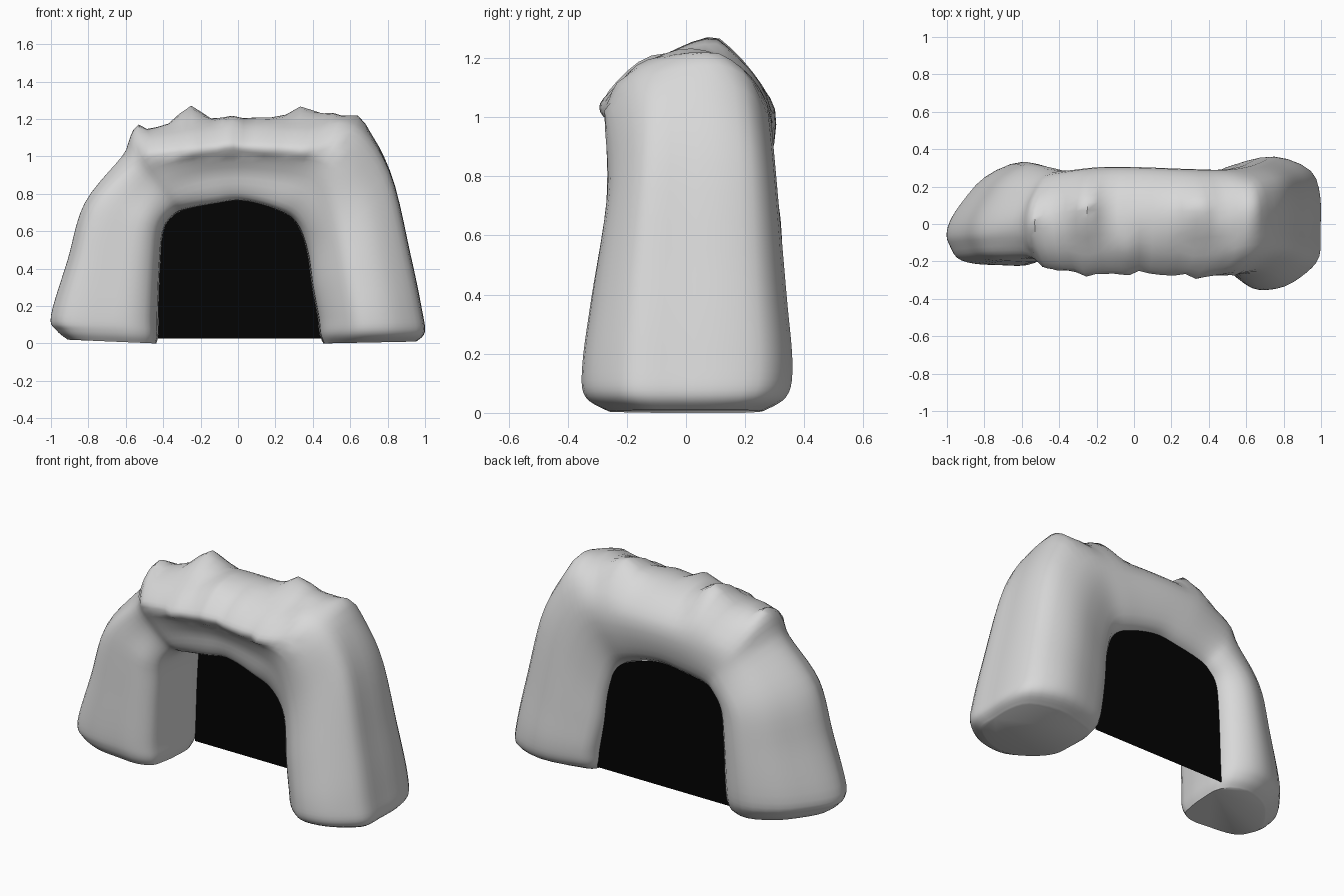
import bpy
import bmesh
import math
from mathutils import Vector

default_cube = bpy.data.objects.get("Cube")
if default_cube:
    bpy.data.objects.remove(default_cube, do_unlink=True)


def make_material(name, value):
    material = bpy.data.materials.new(name)
    material.use_nodes = True
    colour = (value, value, value, 1)
    material.diffuse_color = colour
    shader = material.node_tree.nodes["Principled BSDF"]
    shader.inputs["Base Color"].default_value = colour
    shader.inputs["Roughness"].default_value = 0.9
    return material


def make_object(name, bm, material):
    mesh = bpy.data.meshes.new(name)
    bmesh.ops.recalc_face_normals(bm, faces=bm.faces)
    bm.to_mesh(mesh)
    bm.free()
    mesh.materials.append(material)
    obj = bpy.data.objects.new(name, mesh)
    bpy.context.collection.objects.link(obj)
    return obj


def spline(points, steps, closed=False):
    """Catmull-Rom curve through points of any dimension."""
    count = len(points)
    result = []
    for i in range(count if closed else count - 1):
        near = []
        for k in range(i - 1, i + 3):
            index = k % count if closed else min(max(k, 0), count - 1)
            near.append(Vector(points[index]))
        a, b, c, d = near
        for s in range(steps):
            t = s / steps
            result.append((b * 2 + (c - a) * t
                           + (a * 2 - b * 5 + c * 4 - d) * t ** 2
                           + (b * 3 - a - c * 3 + d) * t ** 3) / 2)
    if not closed:
        result.append(Vector(points[-1]))
    return result


# Cross-sections: (inner to outer, front to back)
left_section = [(0, 0), (.03, -.5), (.08, -.82), (.25, -1), (.5, -1),
                (.75, -.97), (.9, -.86), (.97, -.62), (1, -.42), (.97, -.15),
                (.86, .22), (.64, .72), (.3, 1), (.02, .72)]
right_section = [(0, 0), (.02, -.35), (.11, -.62), (.27, -.88), (.42, -1),
                 (.66, -.95), (.87, -.74), (.99, -.5), (1, -.1), (1, .4),
                 (.91, .8), (.58, 1), (.2, .88), (.01, .68)]
lintel_section = [(0, 0), (.01, -.48), (.14, -.64), (.34, -.72), (.52, -.88),
                  (.62, -1), (.72, -.95), (.9, -.6), (1, -.1), (.98, .35),
                  (.84, .74), (.6, 1), (.25, .95), (.02, .7)]

# Arch stations: inner x, inner z, outer x, outer z, front y, back y, lintel blend
stations = [
    (-.44, 0, -.91, .02, -.18, .25, 0),
    (-.43, .05, -.97, .07, -.21, .3, 0),
    (-.43, .15, -1, .15, -.22, .33, 0),
    (-.42, .42, -.91, .45, -.21, .33, 0),
    (-.4, .61, -.82, .75, -.2, .32, 0),
    (-.34, .69, -.62, 1, -.19, .3, .3),
    (-.27, .72, -.53, 1.12, -.24, .29, .7),
    (-.12, .75, -.25, 1.19, -.27, .3, 1),
    (.02, .765, .03, 1.2, -.26, .3, 1),
    (.2, .72, .4, 1.2, -.28, .29, 1),
    (.31, .65, .64, 1.19, -.28, .29, .55),
    (.37, .5, .81, .92, -.27, .31, .05),
    (.4, .3, .92, .47, -.32, .34, 0),
    (.43, .14, .98, .18, -.35, .36, 0),
    (.44, .05, .995, .06, -.34, .34, 0),
    (.46, 0, .95, .01, -.26, .26, 0),
]

# Jagged crest peaks: x, y, height, half width
peaks = [(-.54, 0, .06, .06), (-.26, .1, .1, .12), (-.04, -.12, .04, .08),
         (.14, -.05, .02, .06), (.35, .1, .09, .13), (.49, 0, .03, .07),
         (.65, .12, .04, .07)]


def add_crest(co):
    """Raise the rock peaks and ripple the lintel's front lip."""
    if co.z > 1.02:
        rise = 0
        for x, y, height, width in peaks:
            falloff = max(0, 1 - abs(co.x - x) / width)
            rise += height * falloff * max(0, 1 - abs(co.y - y) / .22)
        co.z += rise
    if co.z > 1 and co.y < -.05 and abs(co.x) < .55:
        co.y += .009 * math.sin(co.x * 31) + .005 * math.sin(co.x * 53)
    return co


# Rock arch: one section swept from foot to foot
path = spline(stations, 5)
left_ring = spline(left_section, 3, closed=True)
right_ring = spline(right_section, 3, closed=True)
lintel_ring = spline(lintel_section, 3, closed=True)
bm = bmesh.new()
rings = []
for ix, iz, ox, oz, front, back, blend in path:
    blend = min(max(blend, 0), 1)
    pillar_ring = left_ring if ix < 0 else right_ring
    ring = []
    for p, q in zip(pillar_ring, lintel_ring):
        u, v = p.lerp(q, blend)
        y = (front + back) / 2 + v * (back - front) / 2
        co = Vector((ix + (ox - ix) * u, y, max(0, iz + (oz - iz) * u)))
        ring.append(bm.verts.new(add_crest(co)))
    rings.append(ring)
for first, second in zip(rings, rings[1:]):
    for i in range(len(first)):
        j = (i + 1) % len(first)
        bm.faces.new((first[i], first[j], second[j], second[i]))
bm.faces.new(rings[0])
bm.faces.new(rings[-1])
arch = make_object("rock_arch", bm, make_material("pale grey rock", .69))
bpy.context.view_layer.objects.active = arch
arch.select_set(True)
bpy.ops.object.shade_smooth_by_angle(angle=math.radians(50))

# Dark backing sheet that closes the opening near the back
bm = bmesh.new()
outline = [bm.verts.new((s[0] * 1.02, .21, s[1] + .008))
           for s in path if s[1] > .05]
left_foot = bm.verts.new((-.435, .21, .025))
right_foot = bm.verts.new((.445, .21, .025))
bm.faces.new([left_foot] + outline + [right_foot])
make_object("dark_opening", bm, make_material("black", .001))
